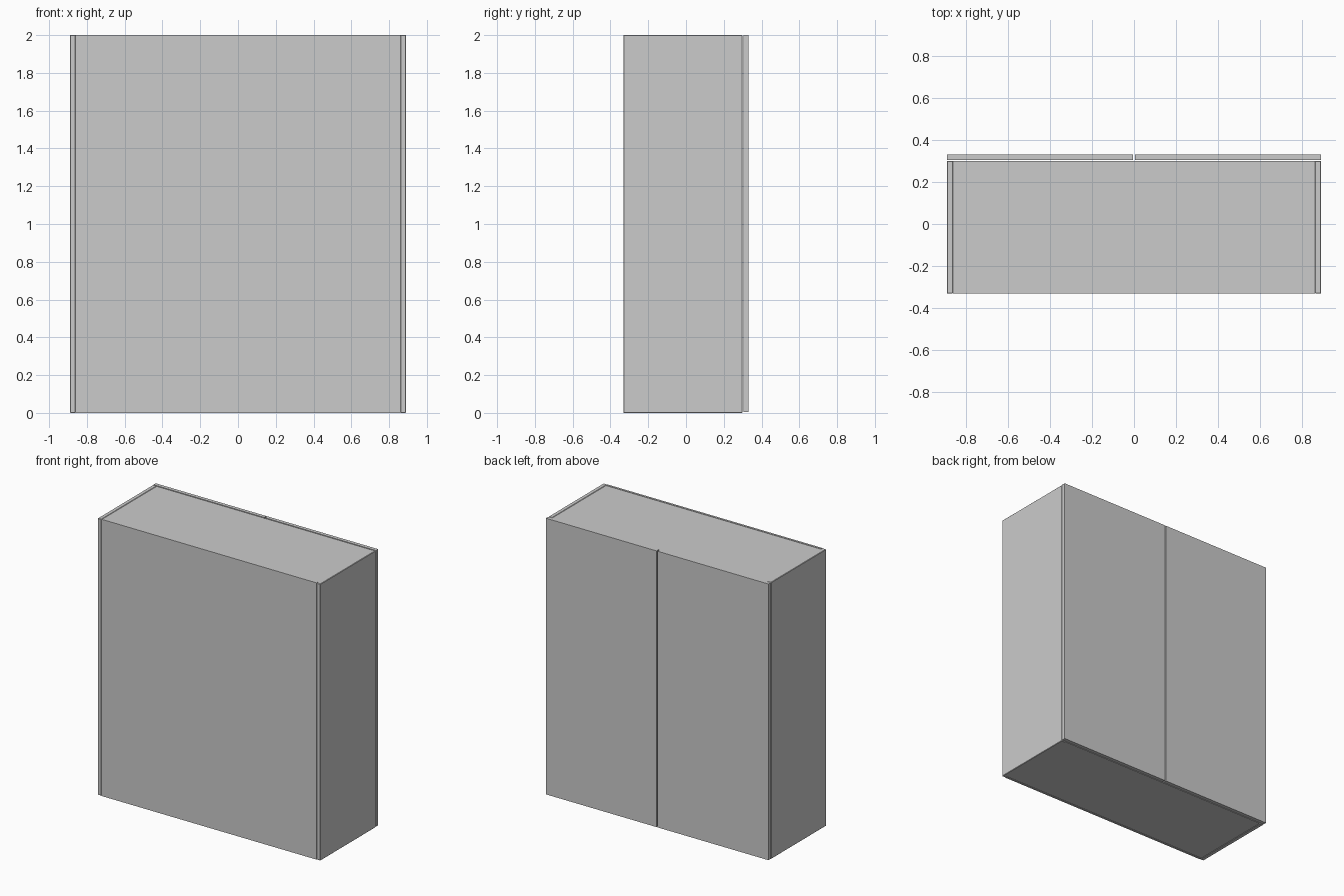
import bpy

if "Cube" in bpy.data.objects:
    bpy.data.objects.remove(bpy.data.objects["Cube"])

W, D, H = 0.89, 0.33, 2.0   # half width, half depth, height
T = 0.03                    # panel thickness
BODY_Y = 0.30               # where the carcass ends and the doors begin
GAP = 0.004


def box(name, lo, hi, bevel=0.0):
    """Axis-aligned panel from its low and high corners."""
    bpy.ops.mesh.primitive_cube_add(size=1)
    ob = bpy.context.object
    ob.name = name
    ob.location = [(a + b) / 2 for a, b in zip(lo, hi)]
    ob.scale = [b - a for a, b in zip(lo, hi)]
    bpy.ops.object.transform_apply(location=True, scale=True)
    if bevel:
        mod = ob.modifiers.new("edge", 'BEVEL')
        mod.width = bevel
        mod.segments = 1
    return ob


# Side panels and doors, one of each per side
for side, label in ((-1, "left"), (1, "right")):
    xs = sorted((side * W, side * (W - T)))
    box(label + "_side", (xs[0], -D, 0), (xs[1], BODY_Y, H), 0.003)
    xs = sorted((side * GAP, side * W))
    box(label + "_door", (xs[0], BODY_Y + GAP, 0.004), (xs[1], D, H))

# Back, top and bottom panels, set a hair inside the sides
inner = W - T
box("back_panel", (-inner, -D, 0), (inner, -D + 0.015, H))
box("top_panel", (-inner, -D + 0.015, H - T), (inner, BODY_Y, H - 0.003))
box("bottom_panel", (-inner, -D + 0.015, 0.003), (inner, BODY_Y, T))
